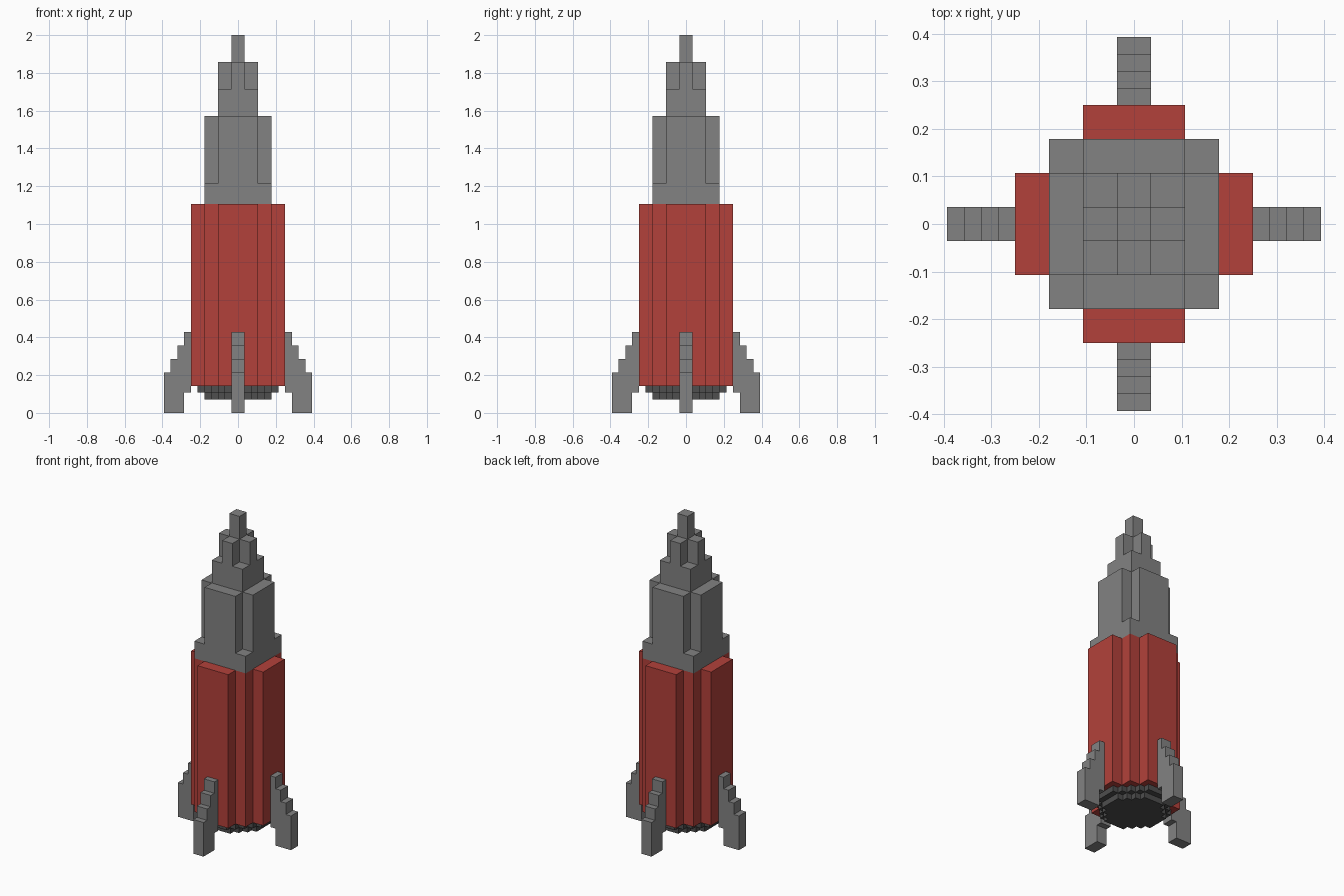
import bpy
import bmesh
import math
from mathutils import Matrix

cube = bpy.data.objects.get("Cube")
if cube:
    bpy.data.objects.remove(cube, do_unlink=True)

U = 2 / 56  # one block


def material(name, rgb):
    m = bpy.data.materials.new(name)
    m.use_nodes = True
    m.diffuse_color = (*rgb, 1)
    bsdf = m.node_tree.nodes["Principled BSDF"]
    bsdf.inputs["Base Color"].default_value = (*rgb, 1)
    bsdf.inputs["Roughness"].default_value = 0.8
    return m


GREY = material("grey", (0.225, 0.225, 0.225))
RED = material("red", (0.45, 0.053, 0.043))
DARK = material("dark grey", (0.077, 0.077, 0.077))


def finish(name, bm, mat):
    bmesh.ops.scale(bm, vec=(U, U, U), verts=bm.verts)
    mesh = bpy.data.meshes.new(name)
    bm.to_mesh(mesh)
    bm.free()
    mesh.materials.append(mat)
    obj = bpy.data.objects.new(name, mesh)
    bpy.context.collection.objects.link(obj)
    return obj


def tier(name, corners, z0, z1, mat, bottom=False, top=True):
    """Upright prism; corners are the outer stair corners of one quadrant."""
    quad = [corners[0]]
    for (xa, ya), (xb, yb) in zip(corners, corners[1:]):
        quad += [(xb, ya), (xb, yb)]
    outline = []
    for _ in range(4):
        outline += quad
        quad = [(-y, x) for x, y in quad]
    bm = bmesh.new()
    low = [bm.verts.new((x, y, z0)) for x, y in outline]
    high = [bm.verts.new((x, y, z1)) for x, y in outline]
    n = len(outline)
    for i in range(n):
        j = (i + 1) % n
        bm.faces.new((low[i], low[j], high[j], high[i]))
    if top:
        bm.faces.new(high)
    if bottom:
        bm.faces.new(low[::-1])
    return finish(name, bm, mat)


# Exhaust nozzle: two stair-stepped discs
tier("nozzle_lower", [(5, 2), (4, 3), (3, 4), (2, 5)], 2, 3, DARK, bottom=True, top=False)
tier("nozzle_upper", [(6, 2), (5, 3), (4, 4), (3, 5), (2, 6)], 3, 4, DARK, bottom=True, top=False)

# Red hull
tier("hull", [(7, 3), (5, 5), (3, 7)], 4, 31, RED, bottom=True)

# Stepped grey nose
tier("nose_collar", [(5, 5)], 31, 34, GREY)
tier("nose_lower", [(5, 3), (3, 5)], 34, 44, GREY)
tier("nose_middle", [(3, 3)], 44, 48, GREY)
tier("nose_upper", [(3, 1), (1, 3)], 48, 52, GREY)
tier("nose_tip", [(1, 1)], 52, 56, GREY)

# Four stepped landing fins, rooted slightly inside the hull
FIN = [(8, 0), (11, 0), (11, 6), (10, 6), (10, 8), (9, 8), (9, 10),
       (8, 10), (8, 12), (6.5, 12), (6.5, 5), (7, 5), (7, 3), (8, 3)]
for i, side in enumerate(("left", "back", "right", "front")):
    bm = bmesh.new()
    face = bm.faces.new([bm.verts.new((x, -1, z)) for x, z in FIN])
    ext = bmesh.ops.extrude_face_region(bm, geom=[face], use_keep_orig=True)
    moved = [v for v in ext["geom"] if isinstance(v, bmesh.types.BMVert)]
    bmesh.ops.translate(bm, vec=(0, 2, 0), verts=moved)
    bmesh.ops.recalc_face_normals(bm, faces=bm.faces)
    bmesh.ops.rotate(bm, cent=(0, 0, 0), verts=bm.verts,
                     matrix=Matrix.Rotation(i * math.pi / 2, 3, 'Z'))
    finish(side + "_fin", bm, GREY)
